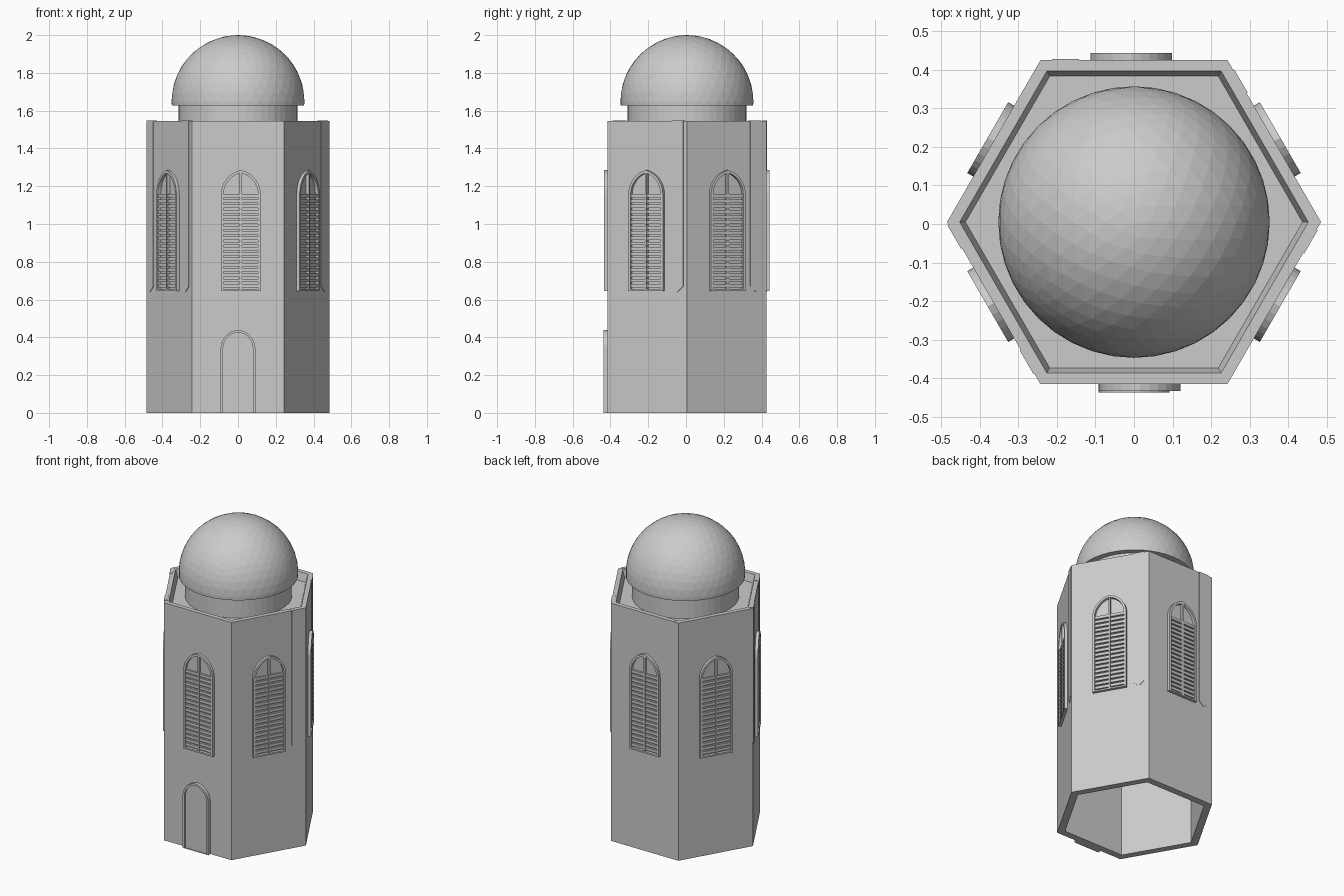
import bpy, bmesh, math
from mathutils import Vector

if "Cube" in bpy.data.objects:
    bpy.data.objects.remove(bpy.data.objects["Cube"])

CY = 0.005      # hexagon centre in y
R = 0.485       # hexagon corner radius
AP = R * math.cos(math.pi / 6)


def finish(name, bm):
    bmesh.ops.recalc_face_normals(bm, faces=bm.faces)
    me = bpy.data.meshes.new(name)
    bm.to_mesh(me)
    bm.free()
    ob = bpy.data.objects.new(name, me)
    bpy.context.collection.objects.link(ob)
    return ob


def lathe(name, profile, n):
    """Sweep (radius, z) rings around the axis, capping both ends."""
    bm = bmesh.new()
    rings = [[bm.verts.new((r * math.cos(i * math.tau / n), CY + r * math.sin(i * math.tau / n), z))
              for i in range(n)] for r, z in profile]
    for a, b in zip(rings, rings[1:]):
        for i in range(n):
            j = (i + 1) % n
            bm.faces.new((a[i], a[j], b[j], b[i]))
    bm.faces.new(rings[0])
    bm.faces.new(rings[-1])
    return finish(name, bm)


def on_wall(deg, u, d, z):
    """Point at sideways u, outward d, height z on the wall facing deg."""
    a = math.radians(deg)
    return Vector((math.cos(a) * (AP + d) - math.sin(a) * u,
                   CY + math.sin(a) * (AP + d) + math.cos(a) * u, z))


def slab(bm, deg, pts, d0, d1):
    lo = [bm.verts.new(on_wall(deg, u, d0, z)) for u, z in pts]
    hi = [bm.verts.new(on_wall(deg, u, d1, z)) for u, z in pts]
    bm.faces.new(lo)
    bm.faces.new(hi)
    for i in range(len(pts)):
        j = (i + 1) % len(pts)
        bm.faces.new((lo[i], lo[j], hi[j], hi[i]))


def rect(u0, u1, z0, z1):
    return [(u0, z0), (u1, z0), (u1, z1), (u0, z1)]


def arch(c, half, z0, spring, rise, n=7):
    """Slightly pointed arch outline made from two arcs."""
    rad = (rise * rise + half * half) / (2 * half)
    end = math.asin(min(1, rise / rad))
    right = [(half - rad + rad * math.cos(end * i / n), spring + rad * math.sin(end * i / n))
             for i in range(n + 1)]
    left = [(-u, z) for u, z in reversed(right[:-1])]
    return [(c + u, z) for u, z in [(half, z0)] + right + left + [(-half, z0)]]


def frame(bm, deg, outer, inner, d0, d1):
    rings = [[bm.verts.new(on_wall(deg, u, d, z)) for u, z in pts]
             for pts, d in ((outer, d0), (outer, d1), (inner, d1), (inner, d0))]
    n = len(outer)
    for k in range(4):
        a, b = rings[k], rings[(k + 1) % 4]
        for i in range(n):
            j = (i + 1) % n
            bm.faces.new((a[i], a[j], b[j], b[i]))


# Hollow tower with recessed roof
lathe("tower_walls", [(0.435, 1.46), (0.435, 0), (R, 0), (R, 1.545),
                      (0.452, 1.545), (0.437, 1.495)], 6)

# Drum under the dome
drum = lathe("dome_drum", [(0.315, 1.49), (0.315, 1.632)], 48)

# Faceted dome cut from an icosphere
bm = bmesh.new()
bmesh.ops.create_icosphere(bm, subdivisions=4, radius=0.352)
bmesh.ops.translate(bm, verts=bm.verts, vec=(0, CY, 1.648))
bmesh.ops.bisect_plane(bm, geom=bm.verts[:] + bm.edges[:] + bm.faces[:],
                       plane_co=(0, 0, 1.627), plane_no=(0, 0, 1), clear_inner=True)
bmesh.ops.holes_fill(bm, edges=[e for e in bm.edges if e.is_boundary])
finish("dome", bm)

# Louvred arched windows, one per wall
for k in range(6):
    deg = -90 + 60 * k
    c = {0: 0.015, 3: 0.007}.get(k, 0)
    bm = bmesh.new()
    frame(bm, deg, arch(c, 0.106, 0.645, 1.155, 0.13),
          arch(c, 0.092, 0.655, 1.155, 0.115), -0.01, 0.018)
    slab(bm, deg, rect(c - 0.006, c + 0.006, 0.65, 1.275), -0.01, 0.016)
    for i in range(18):
        z = 0.664 + i * 0.028
        slab(bm, deg, rect(c - 0.096, c + 0.096, z, z + 0.018), -0.01, 0.012)
    finish("window_%d" % (k + 1), bm)

# Arched door with raised surround
bm = bmesh.new()
frame(bm, -90, arch(0, 0.092, 0, 0.34, 0.1), arch(0, 0.079, 0, 0.34, 0.087), -0.01, 0.022)
finish("door_frame", bm)
bm = bmesh.new()
slab(bm, -90, arch(0, 0.08, 0, 0.34, 0.088), -0.01, 0.012)
finish("door_panel", bm)

# Shallow pointed strips hanging from the parapet
for i, (deg, u) in enumerate([(210, 0.175), (210, -0.2), (90, 0.178), (30, 0.178), (-30, 0.185)]):
    bm = bmesh.new()
    slab(bm, deg, [(u, 0.64), (u + 0.035, 0.67), (u + 0.035, 1.547),
                   (u - 0.035, 1.547), (u - 0.035, 0.67)], -0.02, 0.003)
    finish("wall_strip_%d" % (i + 1), bm)
